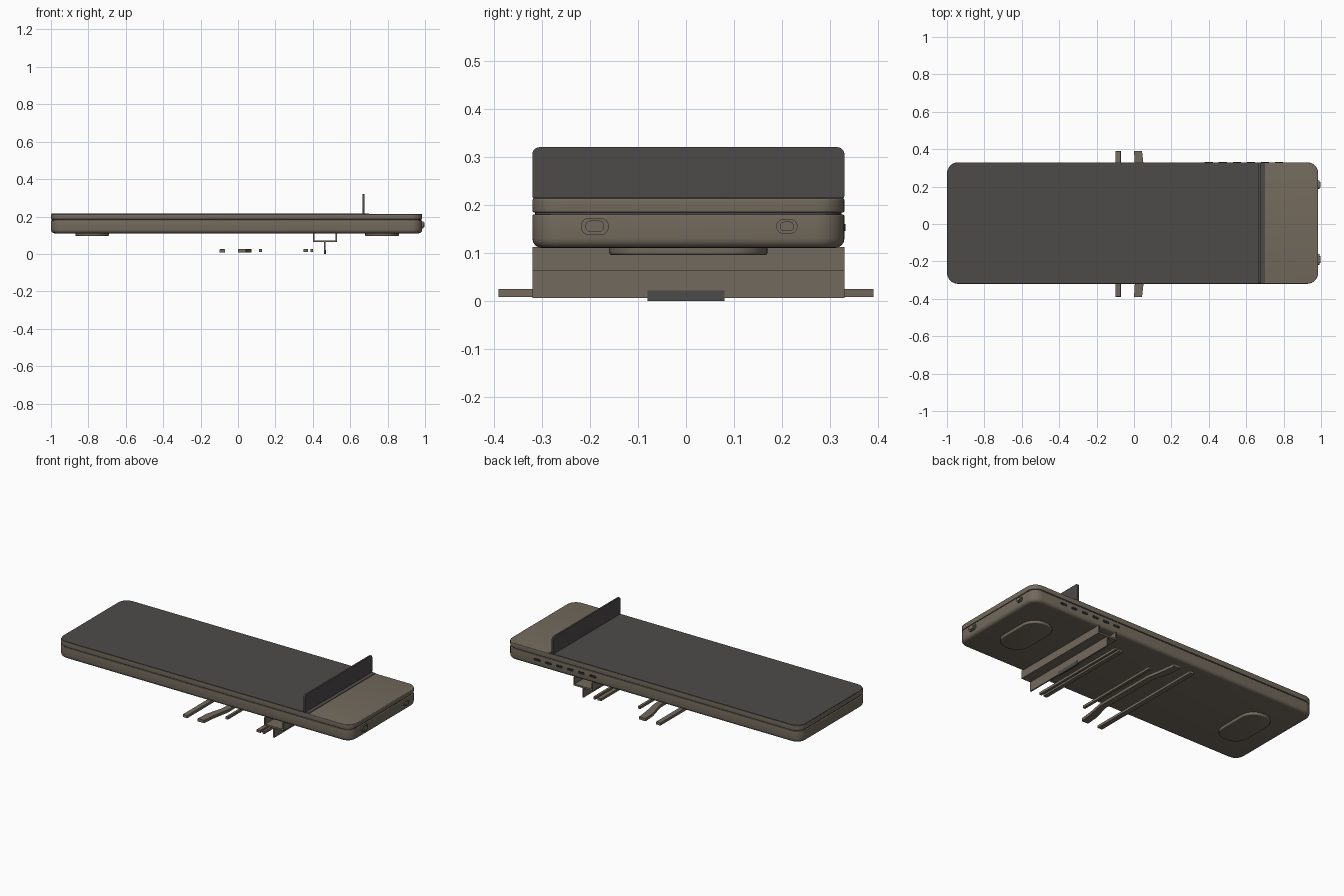
import bpy, bmesh

if "Cube" in bpy.data.objects:
    bpy.data.objects.remove(bpy.data.objects["Cube"])

def mat(name, r, g, b):
    m = bpy.data.materials.new(name)
    m.diffuse_color = (r, g, b, 1)
    m.use_nodes = True
    m.node_tree.nodes["Principled BSDF"].inputs["Base Color"].default_value = m.diffuse_color
    return m

TAUPE = mat("taupe_metal", 0.171, 0.144, 0.109)
DARK = mat("dark_grey", 0.076, 0.068, 0.068)
BLACK = mat("port_black", 0.02, 0.02, 0.02)

def finish(bm, name, material):
    bmesh.ops.recalc_face_normals(bm, faces=bm.faces)
    me = bpy.data.meshes.new(name)
    bm.to_mesh(me)
    bm.free()
    ob = bpy.data.objects.new(name, me)
    bpy.context.collection.objects.link(ob)
    me.materials.append(material)
    bpy.ops.object.select_all(action='DESELECT')
    ob.select_set(True)
    bpy.context.view_layer.objects.active = ob
    bpy.ops.object.shade_smooth_by_angle(angle=0.6)
    return ob

def block(name, x, y, z, material, r=0, axis=2, top=0, bottom=0, seg=8):
    """Box from ranges; r rounds edges along axis, top/bottom soften the rims."""
    bm = bmesh.new()
    bmesh.ops.create_cube(bm, size=1)
    for v in bm.verts:
        for i, rng in enumerate((x, y, z)):
            v.co[i] = rng[0] if v.co[i] < 0 else rng[1]
    if r:
        edges = [e for e in bm.edges
                 if abs(e.verts[0].co[axis] - e.verts[1].co[axis]) > 1e-6]
        bmesh.ops.bevel(bm, geom=edges, offset=r, segments=seg, profile=0.5,
                        affect='EDGES')
    for size, level in ((top, z[1]), (bottom, z[0])):
        if size:
            rim = [e for e in bm.edges if all(abs(v.co.z - level) < 1e-5 for v in e.verts)]
            bmesh.ops.bevel(bm, geom=rim, offset=size, segments=4, profile=0.5,
                            affect='EDGES')
    return finish(bm, name, material)

def prism(name, outline, z, material):
    """Extrude an x,y outline between two heights."""
    bm = bmesh.new()
    f = bm.faces.new([bm.verts.new((px, py, z[0])) for px, py in outline])
    ext = bmesh.ops.extrude_face_region(bm, geom=[f])
    for v in ext['geom']:
        if isinstance(v, bmesh.types.BMVert):
            v.co.z = z[1]
    return finish(bm, name, material)

Y = (-0.32, 0.33)

# Main body, seam and lid
block("body", (-1, 0.985), Y, (0.11, 0.18), TAUPE, 0.06, top=0.004, bottom=0.02)
block("seam", (-0.994, 0.979), (-0.314, 0.324), (0.175, 0.19), DARK, 0.055)
block("lid", (-1, 0.985), Y, (0.184, 0.213), TAUPE, 0.06, top=0.004, bottom=0.004)

# Dark top panel with rounded left corners only
bm = bmesh.new()
vs = [bm.verts.new((px, py, pz)) for pz in (0.2125, 0.216)
      for px, py in ((-0.997, -0.317), (0.70, -0.317), (0.70, 0.327), (-0.997, 0.327))]
bm.faces.new(vs[:4])
bm.faces.new(vs[4:])
for i in range(4):
    j = (i + 1) % 4
    bm.faces.new((vs[i], vs[j], vs[j + 4], vs[i + 4]))
corners = [e for e in bm.edges if all(v.co.x < 0 for v in e.verts)
           and abs(e.verts[0].co.z - e.verts[1].co.z) > 1e-6]
bmesh.ops.bevel(bm, geom=corners, offset=0.058, segments=8, profile=0.5, affect='EDGES')
finish(bm, "top_panel", DARK)

# Upright plate
block("upright_plate", (0.666, 0.676), Y, (0.205, 0.32), DARK, 0.015, axis=0, seg=5)

# Oval feet
for side, x in (("left", (-0.87, -0.69)), ("right", (0.68, 0.86))):
    block(side + "_foot", x, (-0.16, 0.17), (0.095, 0.113), TAUPE, 0.085, bottom=0.006)

# Channel bracket with stem
block("channel_floor", (0.40, 0.53), Y, (0.063, 0.073), TAUPE)
block("channel_wall_a", (0.40, 0.408), Y, (0.07, 0.112), TAUPE)
block("channel_wall_b", (0.522, 0.53), Y, (0.07, 0.112), TAUPE)
block("stem", (0.461, 0.469), Y, (0.006, 0.065), TAUPE)
block("stem_tongue", (0.459, 0.471), (-0.08, 0.08), (0.0, 0.022), DARK)

# Loose strips below the body
block("long_strip", (-0.10, -0.07), (-0.39, 0.39), (0.008, 0.025), TAUPE, top=0.003)
right = [(0.043, -0.39), (0.052, -0.31), (0.072, -0.2)]
left = [(0.035, -0.2), (0.005, -0.31), (0.0, -0.39)]
outline = (right + [(a, -b) for a, b in reversed(right)]
           + [(a, -b) for a, b in reversed(left)] + left)
prism("bent_strip", outline, (0.008, 0.025), TAUPE)
block("thin_strip", (0.113, 0.128), (-0.28, 0.28), (0.01, 0.025), TAUPE)
block("twin_strip_a", (0.35, 0.375), (-0.32, 0.32), (0.01, 0.025), TAUPE)
block("twin_strip_b", (0.388, 0.402), (-0.32, 0.32), (0.01, 0.025), TAUPE)

# Buttons on the right end
for name, yc, w, h in (("large", -0.19, 0.058, 0.036), ("small", 0.21, 0.044, 0.03)):
    block(name + "_button_rim", (0.975, 0.992), (yc - w / 2, yc + w / 2),
          (0.155 - h / 2, 0.155 + h / 2), TAUPE, h * 0.48, axis=0)
    block(name + "_button", (0.975, 0.998), (yc - w / 3, yc + w / 3),
          (0.155 - h / 3, 0.155 + h / 3), TAUPE, h * 0.32, axis=0)

# Slots along the back edge
for i in range(6):
    xc = 0.40 + i * 0.075
    block("back_slot_%d" % i, (xc - 0.022, xc + 0.022), (0.325, 0.332),
          (0.145, 0.16), BLACK, 0.007, axis=1, seg=4)
